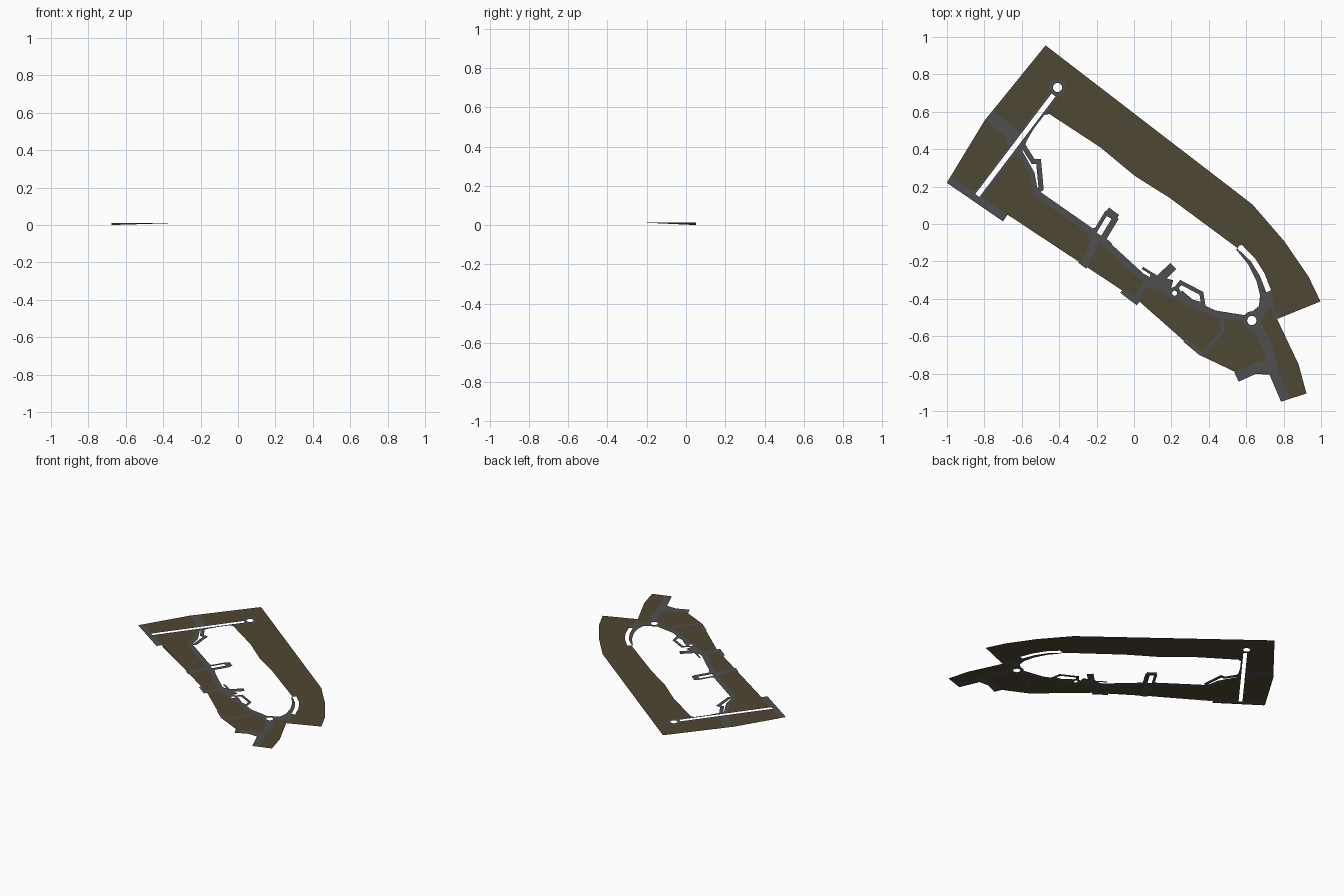
import bpy, bmesh, math
from mathutils import Vector
from mathutils.geometry import delaunay_2d_cdt

if "Cube" in bpy.data.objects:
    bpy.data.objects.remove(bpy.data.objects["Cube"])

TOP = 0.012
DIP = (-.676, .05)            # the one ground corner that sags to z = 0


def strip(w, *pts):
    """Mitred ribbon of width w along a path."""
    p = [Vector(q) for q in pts]
    left, right = [], []
    for i, q in enumerate(p):
        a = (q - p[i - 1]).normalized() if i else (p[1] - q).normalized()
        b = (p[i + 1] - q).normalized() if i < len(p) - 1 else a
        t = (a + b).normalized()
        n = Vector((-t.y, t.x)) * w / 2 / max(.5, t.dot(a))
        left.append(tuple(q + n))
        right.append(tuple(q - n))
    return left + right[::-1]


def disc(c, r, n=12):
    turn = [2 * math.pi * i / n for i in range(n)]
    return [(c[0] + r * math.cos(a), c[1] + r * math.sin(a)) for a in turn]


def inside(poly, x, y):
    hit = False
    for (x1, y1), (x2, y2) in zip(poly, poly[1:] + poly[:1]):
        if (y1 > y) != (y2 > y) and x < (x2 - x1) * (y - y1) / (y2 - y1) + x1:
            hit = not hit
    return hit


# shared guide paths
main = [(-.53, .17), (-.2, -.06), (.04, -.28), (.2, -.37), (.43, -.48), (.62, -.51)]
kerb = [(.555, -.13), (.62, -.21), (.665, -.3), (.685, -.38), (.675, -.48)]
slot = [(-.43, .69), (-.838, .152)]
bend = [(.573, -.13), (.635, -.19), (.685, -.27), (.72, -.36)]
north_hub, south_hub, small_hub = (-.409, .73), (.63, -.516), (.217, -.37)

# ground silhouette, and the open middle bounded by the road centrelines
outer = [(-.473, .955), (.634, .104), (.805, -.094), (.933, -.281), (.997, -.414),
         (.765, -.508), (.88, -.751), (.922, -.906), (.789, -.949), (.746, -.805),
         (.56, -.8), (.356, -.703), (.035, -.42), DIP, (-1, .222), (-.799, .553)]
middle = [(-.495, .58), (-.452, .588), (-.18, .41), (.003, .258), (.19, .14)]
middle += kerb + main[::-1] + [(-.6, .4)]

# paved parts, first match wins
named = []


def road(name, *polys):
    named.extend((name, p) for p in polys)


road("west_edge_pad", strip(.044, (-.985, .236), (-.688, .032)))
road("slot_kerb", strip(.05, *slot), disc(north_hub, .045))
road("northwest_road", strip(.065, (-.77, .582), (-.62, .45)), disc((-.63, .44), .055, 8))
road("west_loop", strip(.027, (-.6, .43), (-.54, .335), (-.51, .335), (-.497, .19),
                        (-.525, .165), (-.545, .27), (-.61, .385)))
road("main_road", strip(.036, *main))
road("centre_yard", strip(.083, (-.195, -.08), (-.117, .05)),
     strip(.045, (-.147, .07), (-.093, .03)), disc((-.2, -.06), .045, 8))
road("centre_spur", strip(.014, (-.2, -.04), (-.12, -.112)))
road("centre_exit", strip(.045, (-.2, -.08), (-.26, -.2)),
     strip(.035, (-.287, -.193), (-.245, -.225)))
road("middle_exit", strip(.033, (.08, -.29), (-.002, -.42)),
     strip(.025, (-.066, -.358), (.022, -.425)))
road("middle_yard", strip(.046, (.1, -.33), (.21, -.225)), strip(.07, (.08, -.3), (.2, -.335)),
     disc(small_hub, .034))
road("middle_spur", strip(.014, (.045, -.235), (.15, -.3)))
road("east_loop", strip(.022, (.22, -.35), (.25, -.313), (.36, -.37), (.37, -.43),
                        (.31, -.415), (.25, -.365)))
road("south_exit", strip(.022, (.47, -.49), (.473, -.575), (.365, -.7)),
     strip(.022, (.27, -.62), (.36, -.695)))
road("southeast_hub", disc(south_hub, .05), strip(.06, (.64, -.5), (.69, -.46)))
road("southeast_road", strip(.052, (.65, -.53), (.715, -.66), (.75, -.8), (.81, -.94)),
     strip(.055, (.548, -.818), (.68, -.758), (.75, -.775)))
road("east_kerb", strip(.022, *kerb), strip(.045, (.71, -.365), (.695, -.47)),
     strip(.022, (.725, -.36), (.735, -.44), (.77, -.505)))

# openings cut through everything
voids = [strip(.027, *slot), strip(.028, *bend), disc(bend[0], .018, 8),
         disc(north_hub, .025), disc(south_hub, .025), disc(small_hub, .014, 8),
         strip(.03, (-.188, -.055), (-.133, .035))]

# one shared planar triangulation of all outlines
verts, edges = [], []
for poly in [outer, middle] + [p for _, p in named] + voids:
    b = len(verts)
    verts += [Vector(q) for q in poly]
    edges += [(b + i, b + (i + 1) % len(poly)) for i in range(len(poly))]
pts, _, tris, *_ = delaunay_2d_cdt(verts, edges, [], 0, 1e-5)

# sort every triangle into the part that covers it
parts = {}
for f in tris:
    x = sum(pts[i].x for i in f) / 3
    y = sum(pts[i].y for i in f) / 3
    if any(inside(v, x, y) for v in voids):
        continue
    name = next((n for n, p in named if inside(p, x, y)), None)
    if name is None and inside(outer, x, y) and not inside(middle, x, y):
        name = "ground"
    if name:
        parts.setdefault(name, []).append(f)


def material(name, rgb):
    m = bpy.data.materials.new(name)
    m.diffuse_color = (*rgb, 1)
    m.use_nodes = True
    m.node_tree.nodes["Principled BSDF"].inputs["Base Color"].default_value = m.diffuse_color
    return m


brown = material("earth_brown", (.078, .063, .033))
grey = material("paving_grey", (.078, .078, .082))

for name, faces in parts.items():
    bm = bmesh.new()
    made = {}
    low = min({i for f in faces for i in f}, key=lambda i: (pts[i] - Vector(DIP)).length)
    for f in faces:
        for i in f:
            if i not in made:
                z = 0 if name == "ground" and i == low else TOP
                made[i] = bm.verts.new((pts[i].x, pts[i].y, z))
        bm.faces.new([made[i] for i in f])
    bm.normal_update()
    for f in bm.faces:
        if f.normal.z < 0:
            f.normal_flip()
    me = bpy.data.meshes.new(name)
    bm.to_mesh(me)
    bm.free()
    me.materials.append(brown if name == "ground" else grey)
    bpy.context.collection.objects.link(bpy.data.objects.new(name, me))
